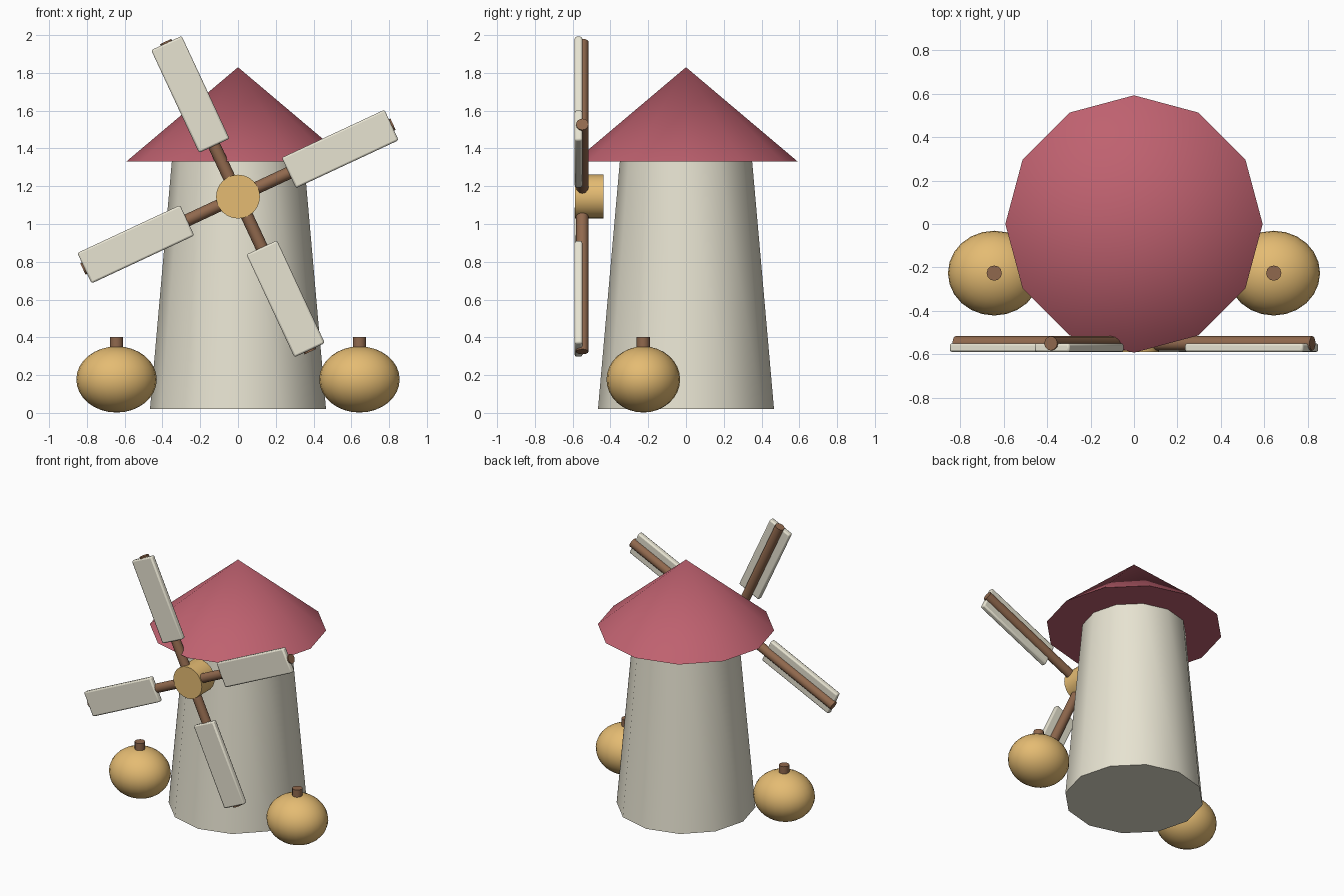
import bpy, math
from mathutils import Matrix, Vector

if "Cube" in bpy.data.objects:
    bpy.data.objects.remove(bpy.data.objects["Cube"])


def material(name, color):
    m = bpy.data.materials.new(name)
    m.diffuse_color = (*color, 1)
    m.use_nodes = True
    m.node_tree.nodes["Principled BSDF"].inputs["Base Color"].default_value = m.diffuse_color
    return m


CREAM = material("cream", (0.80, 0.77, 0.64))
RED = material("red", (0.52, 0.12, 0.16))
GOLD = material("gold", (0.78, 0.50, 0.17))
BROWN = material("brown", (0.28, 0.14, 0.075))


def finish(name, mat, angle=40):
    ob = bpy.context.object
    ob.name = name
    ob.data.materials.append(mat)
    bpy.ops.object.shade_smooth_by_angle(angle=math.radians(angle))
    return ob


def cone(name, mat, r1, r2, z1, z2, sides=12, xy=(0, 0)):
    bpy.ops.mesh.primitive_cone_add(vertices=sides, radius1=r1, radius2=r2, depth=z2 - z1,
                                    location=(*xy, (z1 + z2) / 2))
    return finish(name, mat)


# Tower and roof
cone("tower", CREAM, 0.466, 0.35, 0.02, 1.335)
cone("roof", RED, 0.592, 0, 1.33, 1.83)

# Hub on the front
HUB_Z = 1.145
bpy.ops.mesh.primitive_cylinder_add(vertices=24, radius=0.116, depth=0.15,
                                    location=(0, -0.513, HUB_Z), rotation=(math.pi / 2, 0, 0))
finish("hub", GOLD)

# Four arms with bevelled sails, turned around the hub
for i in range(4):
    turn = Matrix.Rotation(math.radians(-25 + 90 * i), 4, 'Y')
    place = Matrix.Translation((0, 0, HUB_Z)) @ turn

    bpy.ops.mesh.primitive_cylinder_add(vertices=12, radius=0.033, depth=0.906)
    arm = finish(f"sail_arm_{i + 1}", BROWN)
    arm.matrix_world = place @ Matrix.Translation((0, -0.549, 0.453))

    bpy.ops.mesh.primitive_cube_add(size=1)
    sail = bpy.context.object
    sail.data.transform(Matrix.Diagonal(Vector((0.178, 0.04, 0.60, 1))))
    bevel = sail.modifiers.new("bevel", 'BEVEL')
    bevel.width = 0.01
    bevel.segments = 2
    finish(f"sail_{i + 1}", CREAM)
    sail.matrix_world = place @ Matrix.Translation((0, -0.569, 0.597))

# Pumpkins with stems on both sides
for side, x in (("left", -0.643), ("right", 0.643)):
    bpy.ops.mesh.primitive_uv_sphere_add(segments=24, ring_count=16, radius=1,
                                         location=(x, -0.226, 0.177))
    bpy.context.object.scale = (0.213, 0.195, 0.175)
    finish(f"pumpkin_{side}", GOLD)
    cone(f"pumpkin_stem_{side}", BROWN, 0.035, 0.035, 0.32, 0.402, 12, (x, -0.226))
